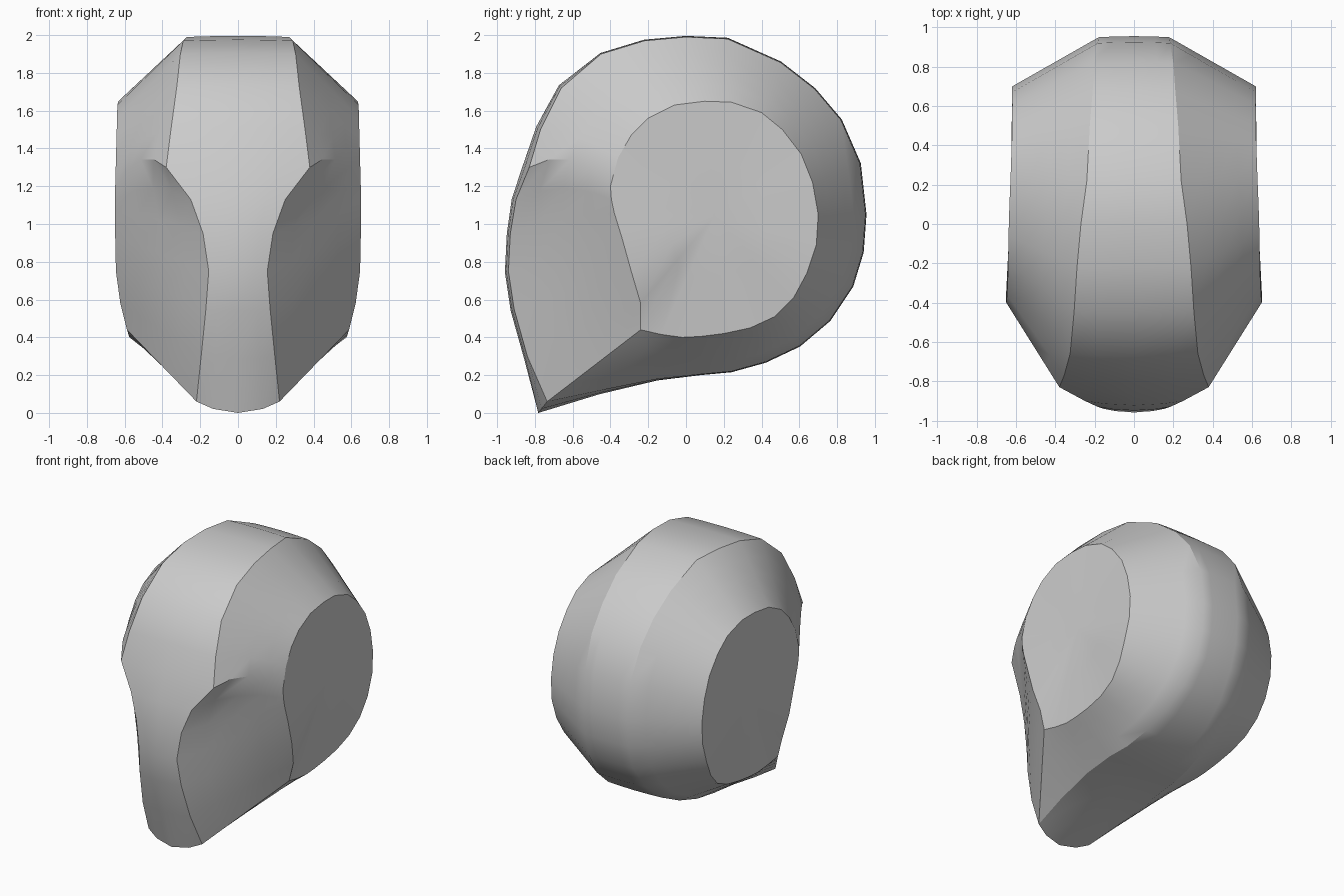
import bpy, bmesh
from mathutils import Vector

if "Cube" in bpy.data.objects:
    bpy.data.objects.remove(bpy.data.objects["Cube"])

# Stations around the head, from the crown over the back, under the jaw and up the face:
# (ridge half-width, ridge y, ridge z, side panel y, side panel z)
STATIONS = [
    (.27, 0, 1.99, .10, 1.65), (.24, .22, 1.98, .24, 1.645), (.225, .5, 1.855, .40, 1.59),
    (.21, .68, 1.715, .51, 1.5), (.20, .82, 1.55, .61, 1.37), (.185, .92, 1.32, .67, 1.22),
    (.18, .95, 1.05, .70, 1.05), (.18, .935, .85, .69, .89), (.18, .88, .67, .64, .74),
    (.20, .76, .49, .57, .61), (.22, .6, .355, .47, .51), (.24, .42, .27, .34, .45),
    (.26, .24, .22, .20, .42), (.28, .08, .205, .08, .405), (.28, -.15, .18, -.02, .40),
    (.26, -.45, .12, -.13, .415), (.22, -.735, .06, -.24, .44), (.195, -.84, .30, -.24, .58),
    (.17, -.91, .55, -.29, .75), (.155, -.94, .75, -.34, .93), (.185, -.93, .95, -.38, 1.06),
    (.25, -.90, 1.13, -.395, 1.13), (.38, -.83, 1.30, -.40, 1.20), (.355, -.77, 1.5, -.36, 1.35),
    (.325, -.66, 1.72, -.29, 1.47), (.305, -.45, 1.9, -.20, 1.56), (.29, -.22, 1.97, -.06, 1.63),
]
CHIN, BROW = 16, 22
CROWN_PUSH = {14: 1.01, 15: 1.025, CHIN: 1.064, 17: 1.02, 18: 1.02, 19: 1.02, 20: 1.02,
              21: 1.025, BROW: 1.04, 23: 1.03, 24: 1.02}
ARCH = {20: .02, 21: .06, BROW: .09, 23: .03}
PANEL_CENTRE = Vector((.625, .15, 1.04))


def panel_x(y, z):
    """Half-width of the head at the rim of the side panel."""
    return (.65 - .03 * max(0, y) / .7 - .075 * (max(0, .85 - z) / .45) ** 2
            - .012 * max(0, z - 1.2) / .45)


def half_row(i):
    """Points from the centre line out to the inside of the side panel."""
    ex, ey, ez, dy, dz = STATIONS[i]
    k = CROWN_PUSH.get(i, 1.006)
    centre = Vector((0, ey * k, 1 + (ez - 1) * k))
    ridge = Vector((ex, ey, ez))
    rim = Vector((panel_x(dy, dz), dy, dz))
    quarter = centre.lerp(ridge, .36)
    quarter.x = ex * .6
    row = [centre, quarter, ridge]
    for t in (.25, .5, .75):
        p = ridge.lerp(rim, t)
        p.z += 4 * t * (1 - t) * ARCH.get(i, 0)
        row.append(p)
    return row + [rim, rim.lerp(PANEL_CENTRE, .5)]


# Head shell: a strip of quads from one side panel across to the other
bm = bmesh.new()
rows = []
for i in range(len(STATIONS)):
    half = half_row(i)
    full = [Vector((-p.x, p.y, p.z)) for p in reversed(half[1:])] + half
    rows.append([bm.verts.new(p) for p in full])
n = len(rows)
for i in range(n):
    a, b = rows[i], rows[(i + 1) % n]
    for j in range(len(a) - 1):
        bm.faces.new((a[j], a[j + 1], b[j + 1], b[j]))

# Dished centres of the side panels
for side, col in ((-1, 0), (1, -1)):
    c = bm.verts.new((side * PANEL_CENTRE.x, PANEL_CENTRE.y, PANEL_CENTRE.z))
    for i in range(n):
        bm.faces.new((rows[i][col], rows[(i + 1) % n][col], c))
bmesh.ops.recalc_face_normals(bm, faces=bm.faces[:])

mesh = bpy.data.meshes.new("head_shell")
bm.to_mesh(mesh)
bm.free()
head = bpy.data.objects.new("head_shell", mesh)
bpy.context.collection.objects.link(head)
bpy.context.view_layer.objects.active = head
head.select_set(True)
bpy.ops.object.shade_smooth_by_angle(angle=.5)
